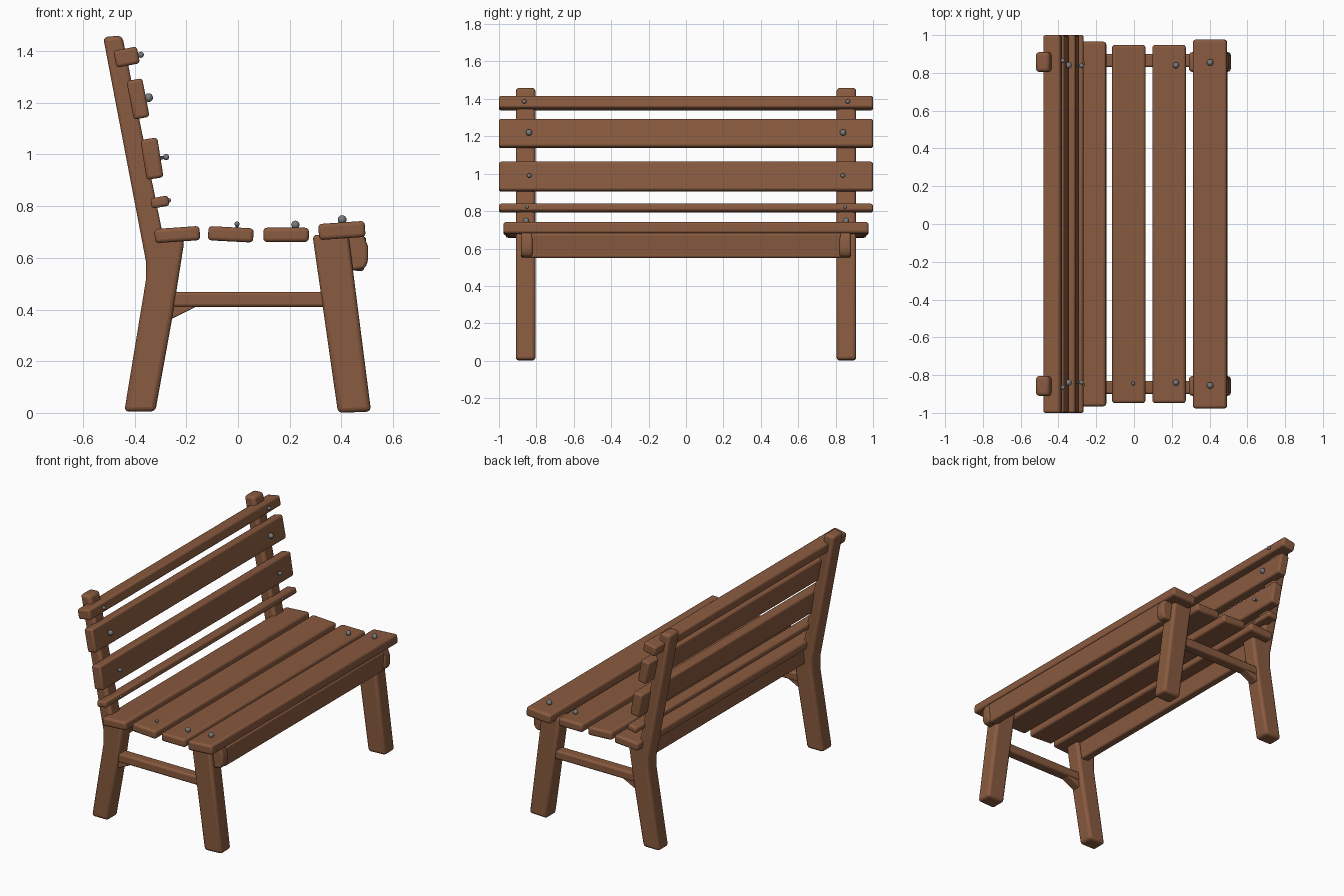
import bpy, bmesh, math
from mathutils import Vector, Matrix

cube = bpy.data.objects.get("Cube")
if cube:
    bpy.data.objects.remove(cube, do_unlink=True)


def material(name, rgb, rough):
    m = bpy.data.materials.new(name)
    m.use_nodes = True
    m.diffuse_color = (*rgb, 1)
    node = m.node_tree.nodes["Principled BSDF"]
    node.inputs["Base Color"].default_value = (*rgb, 1)
    node.inputs["Roughness"].default_value = rough
    return m


WOOD = material("warm brown wood", (0.25, 0.103, 0.05), 0.8)
IRON = material("grey iron", (0.2, 0.2, 0.21), 0.6)


def finish(name, bm, mat, bevel=0.0):
    """Turn a bmesh into a shaded object with softened edges."""
    bmesh.ops.recalc_face_normals(bm, faces=bm.faces)
    mesh = bpy.data.meshes.new(name)
    bm.to_mesh(mesh)
    bm.free()
    mesh.materials.append(mat)
    obj = bpy.data.objects.new(name, mesh)
    bpy.context.collection.objects.link(obj)
    if bevel:
        mod = obj.modifiers.new("soft edges", "BEVEL")
        mod.width = bevel
        mod.segments = 3
        mod.limit_method = "ANGLE"
        mod.angle_limit = math.radians(25)
    bpy.ops.object.select_all(action="DESELECT")
    obj.select_set(True)
    bpy.context.view_layer.objects.active = obj
    bpy.ops.object.shade_smooth_by_angle(angle=math.radians(40))
    return obj


def extrude_profile(name, points, y0, y1, bevel):
    """Extrude an (x, z) outline from y0 to y1."""
    bm = bmesh.new()
    face = bm.faces.new([bm.verts.new((x, y0, z)) for x, z in points])
    new = bmesh.ops.extrude_face_region(bm, geom=[face])["geom"]
    verts = [v for v in new if isinstance(v, bmesh.types.BMVert)]
    bmesh.ops.translate(bm, verts=verts, vec=(0, y1 - y0, 0))
    return finish(name, bm, WOOD, bevel)


def plank(name, x, z, width, height, half, tilt, bevel=0.012):
    """Long board running along y, tilted in the side profile."""
    bm = bmesh.new()
    spin = Matrix.Rotation(math.radians(-tilt), 4, "Y")
    place = Matrix.Translation((x, 0, z)) @ spin
    size = Matrix.Diagonal((width, 2 * half, height, 1))
    bmesh.ops.create_cube(bm, size=1, matrix=place @ size)
    return finish(name, bm, WOOD, bevel)


def nail(name, x, y, z, radius, direction, length):
    """Round head on a thin shaft sunk into the wood."""
    bm = bmesh.new()
    d = Vector(direction).normalized()
    head = Vector((x, y, z))
    bmesh.ops.create_uvsphere(bm, u_segments=12, v_segments=8, radius=radius,
                              matrix=Matrix.Translation(head))
    turn = d.to_track_quat("Z", "Y").to_matrix().to_4x4()
    bmesh.ops.create_cone(bm, cap_ends=True, segments=8, radius1=radius * 0.55,
                          radius2=radius * 0.55, depth=length,
                          matrix=Matrix.Translation(head - d * length / 2) @ turn)
    finish(name, bm, IRON)


# Outlines of the two end frames
back_post = [(-0.44, 0.005), (-0.32, 0.005), (-0.255, 0.365), (-0.207, 0.67),
             (-0.293, 0.70), (-0.448, 1.46), (-0.522, 1.455),
             (-0.357, 0.59), (-0.357, 0.51)]
front_leg = [(0.387, 0), (0.515, 0.005), (0.428, 0.685), (0.288, 0.69)]
stretcher = [(-0.27, 0.41), (0.36, 0.41), (0.36, 0.468), (-0.27, 0.468)]
brace = [(-0.29, 0.35), (-0.255, 0.365), (-0.16, 0.412), (-0.16, 0.44), (-0.29, 0.44)]
apron_lug = [(0.42, 0.69), (0.485, 0.69), (0.503, 0.645), (0.503, 0.585),
             (0.49, 0.558), (0.435, 0.55)]

for side, s in (("right_end", -1), ("left_end", 1)):
    for part, outline, inner, outer, bevel in (
            ("back_post", back_post, 0.805, 0.91, 0.018),
            ("front_leg", front_leg, 0.805, 0.91, 0.018),
            ("stretcher", stretcher, 0.83, 0.9, 0.012),
            ("brace", brace, 0.835, 0.895, 0.005),
            ("apron_lug", apron_lug, 0.82, 0.882, 0.012)):
        extrude_profile(f"{part}_{side}", outline, s * inner, s * outer, bevel)

# Aprons under the seat
plank("front_apron", 0.462, 0.617, 0.06, 0.134, 0.83, -4)
plank("back_apron", -0.27, 0.617, 0.06, 0.125, 0.83, -8)

# Seat boards, back to front
for i, (x, z, w, h, half, tilt) in enumerate((
        (-0.235, 0.69, 0.175, 0.055, 0.965, 4),
        (-0.028, 0.691, 0.175, 0.055, 0.948, -3),
        (0.186, 0.689, 0.176, 0.055, 0.948, 0),
        (0.402, 0.706, 0.18, 0.062, 0.976, 4)), 1):
    plank(f"seat_board_{i}", x, z, w, h, half, tilt, 0.014)

# Backrest boards, top to bottom
for i, (x, z, w, h, tilt) in enumerate((
        (-0.431, 1.377, 0.092, 0.066, 11),
        (-0.387, 1.215, 0.062, 0.152, 11),
        (-0.333, 0.984, 0.066, 0.156, 9),
        (-0.302, 0.816, 0.07, 0.04, 10)), 1):
    plank(f"back_board_{i}", x, z, w, h, 1.0, tilt)

# Nails at both ends of the boards
up, out = (0.05, 0, 1), (1, 0, 0.15)
for i, (x, y, z, r, d, length) in enumerate((
        (-0.376, 0.865, 1.386, 0.012, out, 0.04),
        (-0.346, 0.84, 1.22, 0.017, out, 0.04),
        (-0.278, 0.838, 0.99, 0.012, out, 0.06),
        (-0.268, 0.85, 0.822, 0.009, out, 0.03),
        (0.222, 0.84, 0.728, 0.016, up, 0.04),
        (0.403, 0.855, 0.748, 0.017, up, 0.04)), 1):
    for side, s in (("right", -1), ("left", 1)):
        nail(f"nail_{i}_{side}", x, s * y, z, r, d, length)
nail("nail_middle_right", -0.004, -0.845, 0.731, 0.01, up, 0.04)
